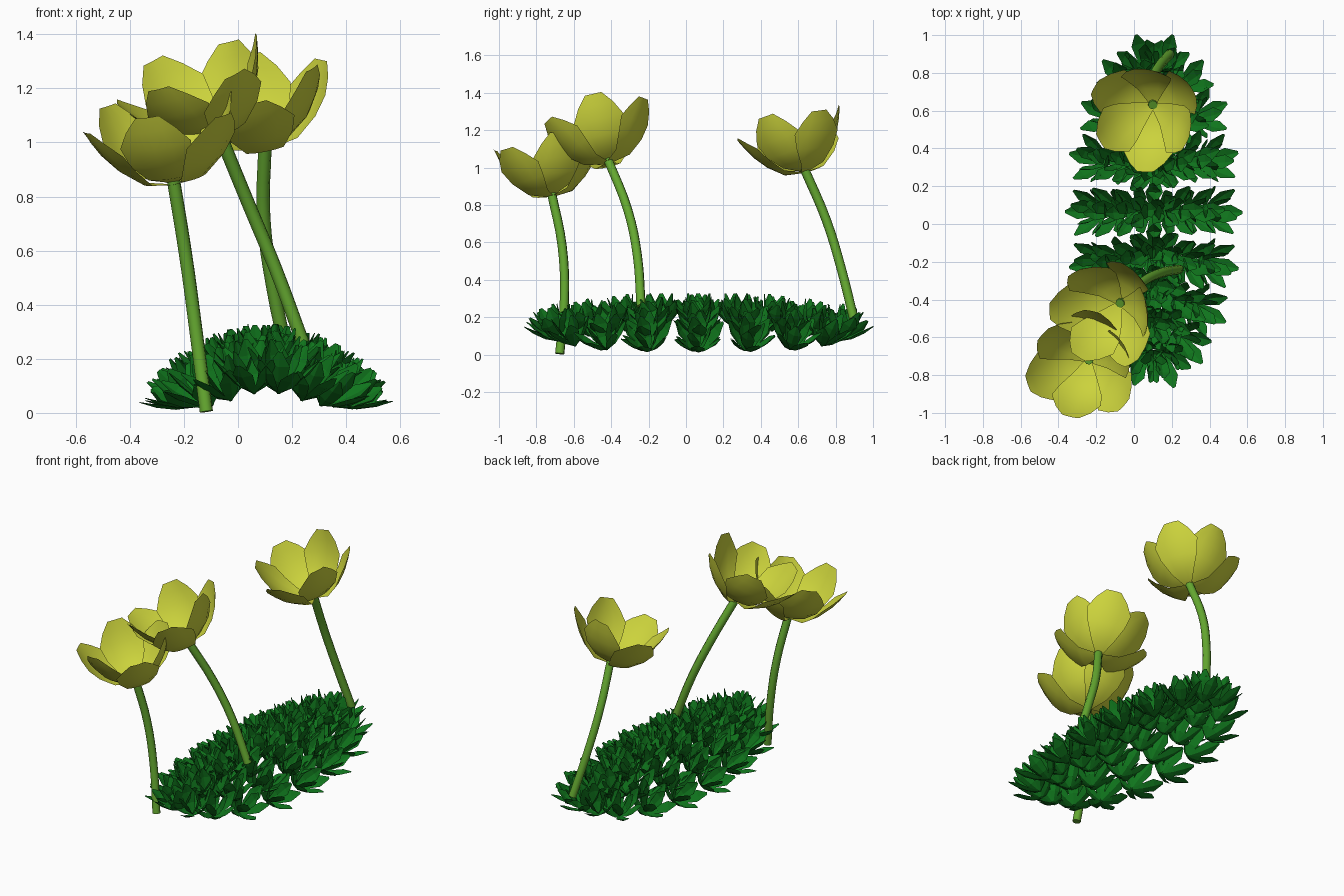
import bpy, bmesh, math, random
from mathutils import Vector, Matrix

if "Cube" in bpy.data.objects:
    bpy.data.objects.remove(bpy.data.objects["Cube"])

random.seed(4)


def material(name, rgb):
    m = bpy.data.materials.new(name)
    m.diffuse_color = (*rgb, 1)
    m.use_nodes = True
    m.node_tree.nodes["Principled BSDF"].inputs["Base Color"].default_value = m.diffuse_color
    return m


LEAF = material("leaf_green", (0.005, 0.18, 0.012))
STEM = material("stem_green", (0.13, 0.40, 0.03))
PETAL = material("petal_yellow", (0.60, 0.65, 0.045))


def finish(bm, name, mat, smooth=False):
    me = bpy.data.meshes.new(name)
    for f in bm.faces:
        f.smooth = smooth
    bm.to_mesh(me)
    bm.free()
    ob = bpy.data.objects.new(name, me)
    me.materials.append(mat)
    bpy.context.collection.objects.link(ob)
    return ob


def strip(bm, rows):
    """Skin a grid of points with quads."""
    vs = [[bm.verts.new(p) for p in row] for row in rows]
    for a, b in zip(vs, vs[1:]):
        for i in range(len(a) - 1):
            bm.faces.new((a[i], a[i + 1], b[i + 1], b[i]))


# Foliage: rosettes of pointed, folded leaves
def leaf(bm, mat, spread, spin, length):
    turn = mat @ Matrix.Rotation(spin, 4, 'Z') @ Matrix.Rotation(spread, 4, 'Y')
    rows = []
    for t, w, bow in ((0, .006, 0), (.35, .030, .016), (.7, .040, .014), (1, .008, 0)):
        rows.append([turn @ Vector((bow - abs(s) * w * .3, s * w, t * length))
                     for s in (-1, 0, 1)])
    strip(bm, rows)


def rosette(bm, loc, axis):
    mat = Matrix.Translation(loc) @ Vector(axis).to_track_quat('Z', 'Y').to_matrix().to_4x4()
    start = math.pi / 2 + random.uniform(-.1, .1)
    for i in range(6):
        leaf(bm, mat, math.radians(42 + random.uniform(-4, 4)), start + i * math.pi / 3, .21)
    for i in range(3):
        leaf(bm, mat, math.radians(20), start + .5 + i * math.tau / 3, .205)


bm = bmesh.new()
CX, CY = .105, .067
# ring: count, half width, half length, side height, end height, side tilt, end tilt
for n, a, b, z0, z1, e0, e1 in ((18, .26, .76, .022, .075, 44, 68),
                                (14, .18, .60, .08, .10, 62, 74),
                                (10, .09, .41, .12, .125, 76, 80)):
    for i in range(n):
        t = i * math.tau / n
        k = math.sin(t) ** 2
        e = math.radians(e0 + (e1 - e0) * k)
        out = Vector((math.cos(t), math.sin(t) * .6, 0)).normalized() * math.cos(e)
        rosette(bm, (CX + a * math.cos(t), CY + b * math.sin(t), z0 + (z1 - z0) * k ** 3),
                (out.x, out.y, math.sin(e)))
for y in (-.2, 0, .2):
    rosette(bm, (CX, CY + y, .135), (0, .001, 1))
finish(bm, "foliage", LEAF)


# Stems: curved tubes
def stem(name, pts, radius=.025):
    cu = bpy.data.curves.new(name, 'CURVE')
    cu.dimensions = '3D'
    cu.bevel_depth = radius
    cu.bevel_resolution = 2
    cu.resolution_u = 4
    cu.use_fill_caps = True
    sp = cu.splines.new('BEZIER')
    sp.bezier_points.add(len(pts) - 1)
    for bp, p in zip(sp.bezier_points, pts):
        bp.co = p
        bp.handle_left_type = bp.handle_right_type = 'AUTO'
    cu.materials.append(STEM)
    ob = bpy.data.objects.new(name, cu)
    bpy.context.collection.objects.link(ob)


# Petal profiles: radius, height, half width
INNER = ((.008, 0, .02), (.095, .025, .07), (.17, .085, .115), (.22, .16, .135),
         (.25, .23, .095), (.268, .29, .045))
OUTER = ((.008, -.01, .02), (.11, .007, .07), (.19, .07, .115), (.245, .135, .135),
         (.28, .195, .095), (.305, .245, .045))


def flower(name, base, axis, first):
    bm = bmesh.new()
    lean = Matrix.Translation(base) @ Vector((0, 0, 1)).rotation_difference(Vector(axis)).to_matrix().to_4x4()
    for k in range(6):
        turn = lean @ Matrix.Rotation(math.radians(first + 60 * k), 4, 'Z')
        rows = []
        for r, z, w in (INNER if k % 2 else OUTER):
            rows.append([turn @ Vector((r - 1.5 * (s * w) ** 2, s * w, z + .8 * (s * w) ** 2))
                         for s in (-1, -.5, 0, .5, 1)])
        strip(bm, rows)
    finish(bm, name, PETAL, True)


# Three blooms: stem path, flower axis, bearing of the first outer petal
BLOOMS = (
    ("front", ((-.117, -.675, .005), (-.155, -.65, .3), (-.193, -.662, .58), (-.24, -.72, .87)),
     (-.16, -.15, 1), 198),
    ("middle", ((.24, -.24, .26), (.14, -.26, .53), (.04, -.31, .77), (-.075, -.42, 1.05)),
     (-.40, -.25, 1), 180),
    ("back", ((.19, .90, .18), (.13, .83, .46), (.095, .75, .72), (.1, .63, 1.0)),
     (-.20, -.25, 1), -90),
)
for name, path, axis, first in BLOOMS:
    stem(name + "_stem", path)
    flower(name + "_flower", Vector(path[-1]) - Vector((0, 0, .015)), axis, first)
